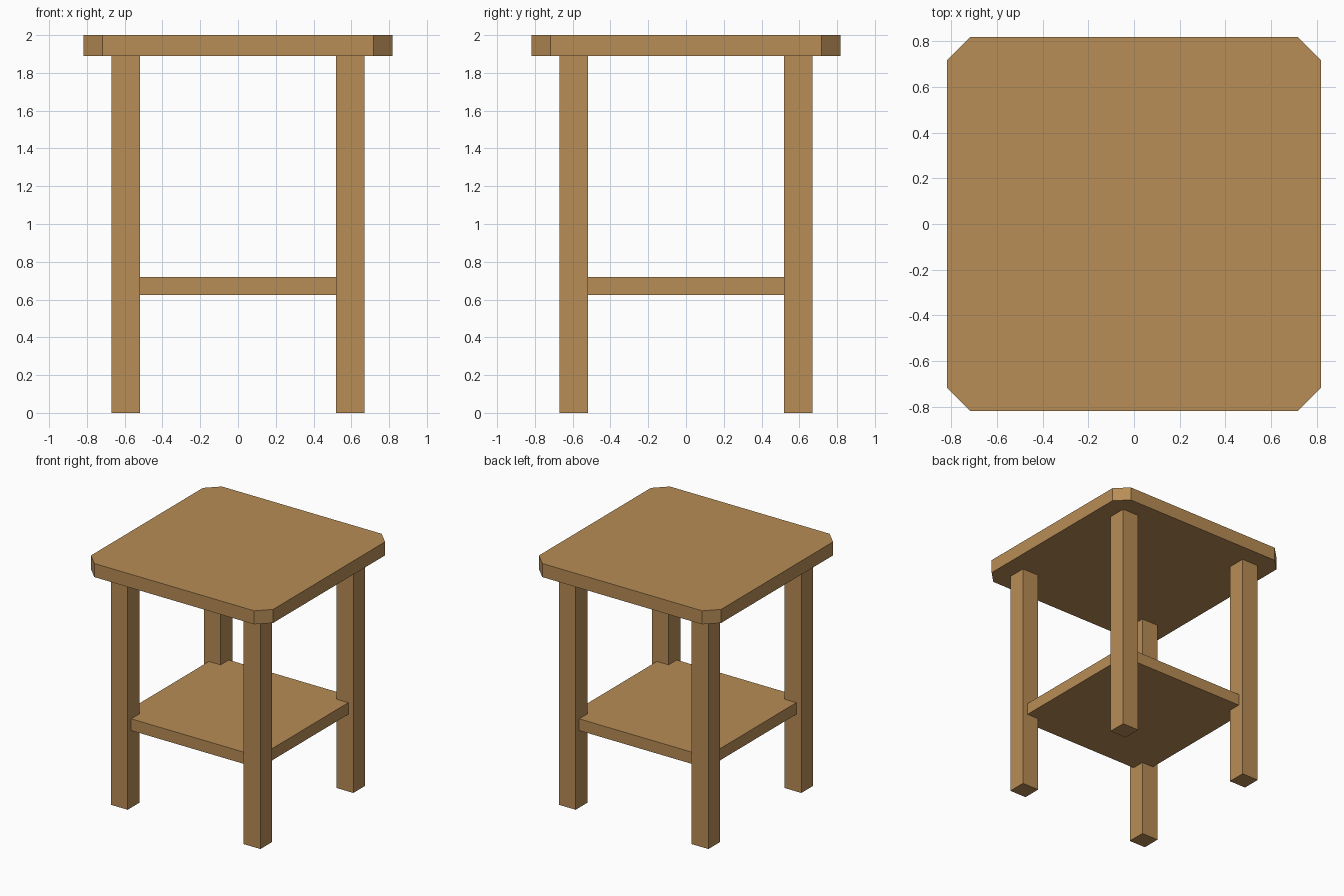
import bpy, bmesh

if "Cube" in bpy.data.objects:
    bpy.data.objects.remove(bpy.data.objects["Cube"])

wood = bpy.data.materials.new("warm wood")
wood.diffuse_color = (0.479, 0.266, 0.093, 1)
wood.use_nodes = True
wood.node_tree.nodes["Principled BSDF"].inputs["Base Color"].default_value = wood.diffuse_color


def prism(name, outline, z0, z1):
    """Extrude a flat outline from z0 up to z1."""
    bm = bmesh.new()
    base = bm.faces.new([bm.verts.new((x, y, z0)) for x, y in outline])
    ext = bmesh.ops.extrude_face_region(bm, geom=[base], use_keep_orig=True)
    top = [v for v in ext["geom"] if isinstance(v, bmesh.types.BMVert)]
    bmesh.ops.translate(bm, verts=top, vec=(0, 0, z1 - z0))
    bmesh.ops.recalc_face_normals(bm, faces=bm.faces)
    mesh = bpy.data.meshes.new(name)
    bm.to_mesh(mesh)
    bm.free()
    mesh.materials.append(wood)
    obj = bpy.data.objects.new(name, mesh)
    bpy.context.collection.objects.link(obj)
    return obj


def square(cx, cy, h):
    return [(cx - h, cy - h), (cx + h, cy - h), (cx + h, cy + h), (cx - h, cy + h)]


# Table top with clipped corners
a, b = 0.817, 0.717
prism("table_top", [(-b, -a), (b, -a), (a, -b), (a, b),
                    (b, a), (-b, a), (-a, b), (-a, -b)], 1.89, 2.0)

# Four square legs
for side, sx in (("left", -1), ("right", 1)):
    for end, sy in (("front", -1), ("back", 1)):
        prism(f"{end}_{side}_leg", square(sx * 0.595, sy * 0.595, 0.075), 0, 1.89)

# Lower shelf, its corners housed in the legs
prism("lower_shelf", square(0, 0, 0.625), 0.625, 0.72)
